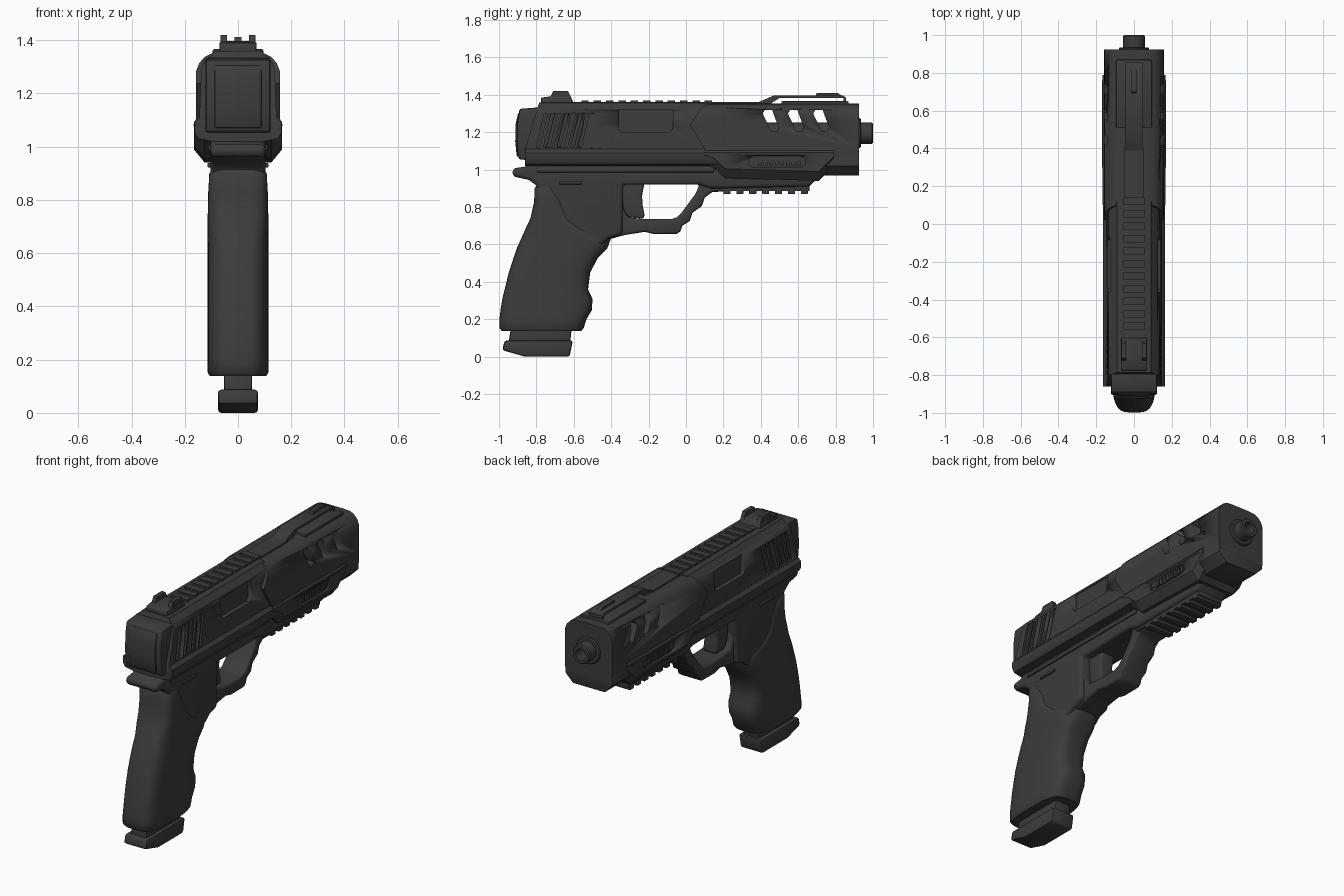
import bpy, bmesh, math
from mathutils import Vector

mat = bpy.data.materials.new("dark_grey")
mat.diffuse_color = (0.045, 0.045, 0.045, 1)


def finish(name, bm, bevel=0, seg=2, angle=40):
    bmesh.ops.recalc_face_normals(bm, faces=bm.faces)
    me = bpy.data.meshes.new(name)
    bm.to_mesh(me)
    bm.free()
    me.materials.append(mat)
    ob = bpy.data.objects.new(name, me)
    bpy.context.collection.objects.link(ob)
    bpy.ops.object.select_all(action='DESELECT')
    ob.select_set(True)
    bpy.context.view_layer.objects.active = ob
    if bevel:
        m = ob.modifiers.new("bevel", 'BEVEL')
        m.width, m.segments, m.limit_method, m.angle_limit = bevel, seg, 'ANGLE', math.radians(50)
        bpy.ops.object.modifier_apply(modifier=m.name)
    bpy.ops.object.shade_smooth_by_angle(angle=math.radians(angle))
    return ob


def add_prism(bm, pts, x0, x1):
    """side profile (y, z) extruded from x0 to x1"""
    a = [bm.verts.new((x0, y, z)) for y, z in pts]
    b = [bm.verts.new((x1, y, z)) for y, z in pts]
    bm.faces.new(a)
    bm.faces.new(b[::-1])
    for i in range(len(pts)):
        j = (i + 1) % len(pts)
        bm.faces.new((a[i], b[i], b[j], a[j]))


def prism(name, pts, w, bevel=0, seg=2, angle=40):
    bm = bmesh.new()
    add_prism(bm, pts, -w, w)
    return finish(name, bm, bevel, seg, angle)


def rect(y0, y1, z0, z1):
    return [(y0, z0), (y1, z0), (y1, z1), (y0, z1)]


def multi(name, items, bevel=0):
    """items: (profile, x0, x1)"""
    bm = bmesh.new()
    for it in items:
        add_prism(bm, *it)
    return finish(name, bm, bevel)


def both(profiles, x0, x1):
    return [(p, s * x0, s * x1) for p in profiles for s in (1, -1)]


def loft(name, rings, bevel=0, angle=40):
    bm = bmesh.new()
    vs = [[bm.verts.new(p) for p in r] for r in rings]
    n = len(vs[0])
    for a, b in zip(vs, vs[1:]):
        for i in range(n):
            j = (i + 1) % n
            bm.faces.new((a[i], a[j], b[j], b[i]))
    for r in (vs[0], vs[-1]):
        for i in range(n // 2 - 1):
            bm.faces.new((r[i], r[i + 1], r[n - 2 - i], r[n - 1 - i]))
    return finish(name, bm, bevel, 2, angle)


def section(half, y):
    """mirrored half section (x, z); y is a function of z"""
    return [(x, y(z), z) for x, z in half] + [(-x, y(z), z) for x, z in half[::-1]]


def cut(ob, items):
    cutter = multi("cutter", items)
    cutter.hide_render = True
    m = ob.modifiers.new("cut", 'BOOLEAN')
    m.operation, m.solver, m.object = 'DIFFERENCE', 'EXACT', cutter
    bpy.context.view_layer.objects.active = ob
    bpy.ops.object.modifier_apply(modifier=m.name)
    bpy.data.objects.remove(cutter)


# Rear slide, with slanted back end, side windows and grip grooves
half = [(0.06, 1.36), (0.09, 1.357), (0.10, 1.342), (0.12, 1.33), (0.135, 1.305),
        (0.14, 1.24), (0.145, 1.11), (0.14, 1.04)]
rear = loft("slide_rear", [section(half, lambda z: -0.86 + max(0, z - 1.11) * 0.3),
                           section(half, lambda z: 0.12)])
grooves = []
for i in range(7):
    y = -0.80 + i * 0.037
    grooves.append([(y, 1.12), (y + 0.018, 1.12), (y + 0.06, 1.30), (y + 0.042, 1.30)])
window = [(-0.36, 1.22), (-0.345, 1.20), (-0.085, 1.20), (-0.07, 1.22), (-0.07, 1.318), (-0.36, 1.318)]
cut(rear, both(grooves, 0.124, 0.2) + both([window], 0.115, 0.2))

# Front slide, wider, with chevron rear edge and through vents
half = [(0.06, 1.353), (0.10, 1.35), (0.125, 1.337), (0.145, 1.315), (0.157, 1.285),
        (0.158, 1.24), (0.158, 1.11), (0.155, 1.04)]
front = loft("slide_front", [section(half, lambda z: 0.02 + (0.7 if z > 1.24 else 0.6) * abs(z - 1.24)),
                             section(half, lambda z: 0.925)])
vents = [([(y, 1.30), (y + 0.012, 1.32), (y + 0.05, 1.32), (y + 0.085, 1.225), (y + 0.075, 1.205),
           (y + 0.045, 1.205)], -0.3, 0.3) for y in (0.41, 0.545, 0.68)]
cut(front, vents)

# Back plate with raised panel
prism("back_plate", [(-0.76, 1.335), (-0.89, 1.325), (-0.903, 1.25), (-0.905, 1.15), (-0.895, 1.055),
                     (-0.82, 1.05)], 0.122, 0.01)
prism("back_panel", [(-0.85, 1.305), (-0.897, 1.305), (-0.912, 1.24), (-0.913, 1.15), (-0.905, 1.07),
                     (-0.85, 1.07)], 0.088, 0.006)

# Top rib with ridges
multi("top_rib", [(rect(-0.62, 0.40, 1.34, 1.362), -0.053, 0.053)] +
      [(rect(y, y + 0.04, 1.35, 1.371), -0.056, 0.056) for y in [-0.56 + 0.066 * i for i in range(11)]])
prism("front_top_plate", rect(0.51, 0.87, 1.34, 1.366), 0.095, 0.006)

# Front sight bridge and blade
prism("front_sight_bridge", [(0.36, 1.345), (0.39, 1.362), (0.47, 1.397), (0.84, 1.397), (0.856, 1.385),
                             (0.856, 1.35), (0.842, 1.35), (0.842, 1.383), (0.50, 1.383), (0.44, 1.345)], 0.045)
prism("front_sight_blade", [(0.69, 1.39), (0.70, 1.411), (0.81, 1.411), (0.84, 1.39)], 0.013)

# Rear sight with two posts
prism("rear_sight_base", [(-0.775, 1.34), (-0.775, 1.385), (-0.72, 1.393), (-0.62, 1.393), (-0.59, 1.34)],
      0.07, 0.006)
multi("rear_sight_posts", both([[(-0.73, 1.38), (-0.71, 1.42), (-0.63, 1.42), (-0.61, 1.38)]], 0.042, 0.066))


# Barrel tube and collar
def tube(name, ro, ri, y0, y1, zc, n=32):
    bm = bmesh.new()
    prof = [(ro, y0), (ro, y1 - 0.006), (ro - 0.006, y1), (ri, y1), (ri, y0)]
    rs = [[bm.verts.new((r * math.cos(2 * math.pi * i / n), y, zc + r * math.sin(2 * math.pi * i / n)))
           for i in range(n)] for r, y in prof]
    for k in range(5):
        a, b = rs[k], rs[(k + 1) % 5]
        for i in range(n):
            j = (i + 1) % n
            bm.faces.new((a[i], a[j], b[j], b[i]))
    return finish(name, bm)


tube("barrel", 0.057, 0.034, 0.2, 1.0, 1.195)
tube("barrel_collar", 0.08, 0.05, 0.9, 0.935, 1.195)

# Frame rails under the slide
half = [(0.143, 1.112), (0.164, 1.09), (0.164, 1.055), (0.15, 1.03), (0.10, 1.02)]
loft("frame_rail", [section(half, lambda z: -0.86), section(half, lambda z: 0.3)])


# Dust cover, swelling down toward the front, with side slots
def cover(y, zb):
    return section([(0.15, 1.112), (0.166, 1.092), (0.166, min(zb + 0.05, 1.08)), (0.125, zb)], lambda z: y)


dust = loft("dust_cover", [cover(0.10, 1.03), cover(0.15, 1.01), cover(0.21, 0.955), cover(0.71, 0.94),
                           cover(0.79, 1.02)], angle=25)
slot = [(0.36, 1.012), (0.61, 1.012), (0.635, 1.025), (0.635, 1.06), (0.61, 1.072), (0.36, 1.072),
        (0.335, 1.06), (0.335, 1.025)]
cut(dust, both([slot], 0.152, 0.2))
multi("slot_ridges", both([rect(y, y + 0.02, 1.022, 1.062) for y in [0.385 + 0.03 * i for i in range(8)]],
                          0.14, 0.163))
multi("cover_trim", both([rect(0.3, 0.76, 1.079, 1.084)], 0.15, 0.169))

# Nose block below the muzzle
half = [(0.157, 1.07), (0.157, 1.02), (0.105, 0.968)]
loft("nose_block", [section(half, lambda z: 0.70), section(half, lambda z: 0.925)], 0.004)

# Main frame with rear tang
prism("frame_body", [(-0.935, 0.985), (-0.915, 0.962), (-0.84, 0.945), (-0.80, 0.915), (-0.785, 0.87),
                     (-0.79, 0.8), (-0.75, 0.6), (-0.45, 0.6), (-0.41, 0.635), (-0.34, 0.655),
                     (-0.337, 0.92), (0.07, 0.92), (0.13, 0.90), (0.20, 0.90), (0.66, 0.91), (0.70, 0.95),
                     (0.70, 1.04), (-0.84, 1.04), (-0.86, 1.016), (-0.915, 1.008)], 0.104, 0.02, 3)

# Trigger guard and stepped front
prism("trigger_guard", [(-0.42, 0.625), (-0.33, 0.65), (-0.22, 0.668), (-0.17, 0.655), (-0.05, 0.656),
                        (-0.03, 0.67), (-0.02, 0.70), (0.02, 0.725), (0.035, 0.77), (0.085, 0.805),
                        (0.10, 0.85), (0.14, 0.88), (0.22, 0.885), (0.22, 0.95), (0.05, 0.95),
                        (0.068, 0.91), (0.05, 0.87), (-0.02, 0.775), (-0.05, 0.745), (-0.08, 0.735),
                        (-0.18, 0.735), (-0.24, 0.737), (-0.31, 0.745), (-0.335, 0.79), (-0.345, 0.92),
                        (-0.42, 0.92)], 0.078, 0.014, 3)

# Trigger
prism("trigger", [(-0.345, 0.94), (-0.335, 0.79), (-0.31, 0.745), (-0.225, 0.738), (-0.222, 0.76),
                  (-0.232, 0.81), (-0.235, 0.86), (-0.22, 0.94)], 0.045, 0.012, 3)

# Accessory rail with teeth
multi("accessory_rail", [(rect(0.12, 0.66, 0.885, 0.93), -0.085, 0.085)] +
      [(rect(y, y + 0.038, 0.87, 0.90), -0.085, 0.085) for y in [0.20 + 0.069 * i for i in range(7)]], 0.004)
multi("frame_levers", both([rect(-0.68, -0.555, 0.922, 0.938)], 0.09, 0.115), 0.004)
multi("frame_rib", both([rect(-0.80, 0.15, 0.985, 1.01)], 0.08, 0.112), 0.006)

# Grip, a smooth loft of rounded sections
rows = [(0.138, -0.985, -0.56, 0.106), (0.152, -0.998, -0.547, 0.114), (0.20, -0.998, -0.532, 0.115),
        (0.25, -0.992, -0.502, 0.115), (0.31, -0.982, -0.50, 0.115), (0.36, -0.97, -0.523, 0.115),
        (0.45, -0.948, -0.512, 0.115), (0.53, -0.922, -0.47, 0.115), (0.58, -0.905, -0.42, 0.115),
        (0.635, -0.88, -0.40, 0.115), (0.685, -0.858, -0.53, 0.115), (0.74, -0.832, -0.61, 0.114),
        (0.83, -0.812, -0.65, 0.112), (0.90, -0.81, -0.70, 0.108), (0.915, -0.80, -0.715, 0.098)]
N = 40


def power(v):
    return math.copysign(abs(v) ** 0.55, v)


rings = []
for z, yb, yf, w in rows:
    ang = [2 * math.pi * (i + 0.5) / N for i in range(N)]
    rings.append([(w * power(math.sin(a)), (yb + yf) / 2 + (yf - yb) / 2 * power(math.cos(a)), z) for a in ang])
loft("grip", rings, angle=45)

# Magazine neck and base
prism("magazine_neck", [(-0.95, 0.07), (-0.62, 0.07), (-0.61, 0.16), (-0.935, 0.16)], 0.053, 0.01)
prism("magazine_base", [(-0.97, 0.087), (-0.605, 0.087), (-0.622, 0.0), (-0.86, 0.0), (-0.982, 0.035)],
      0.075, 0.012)
